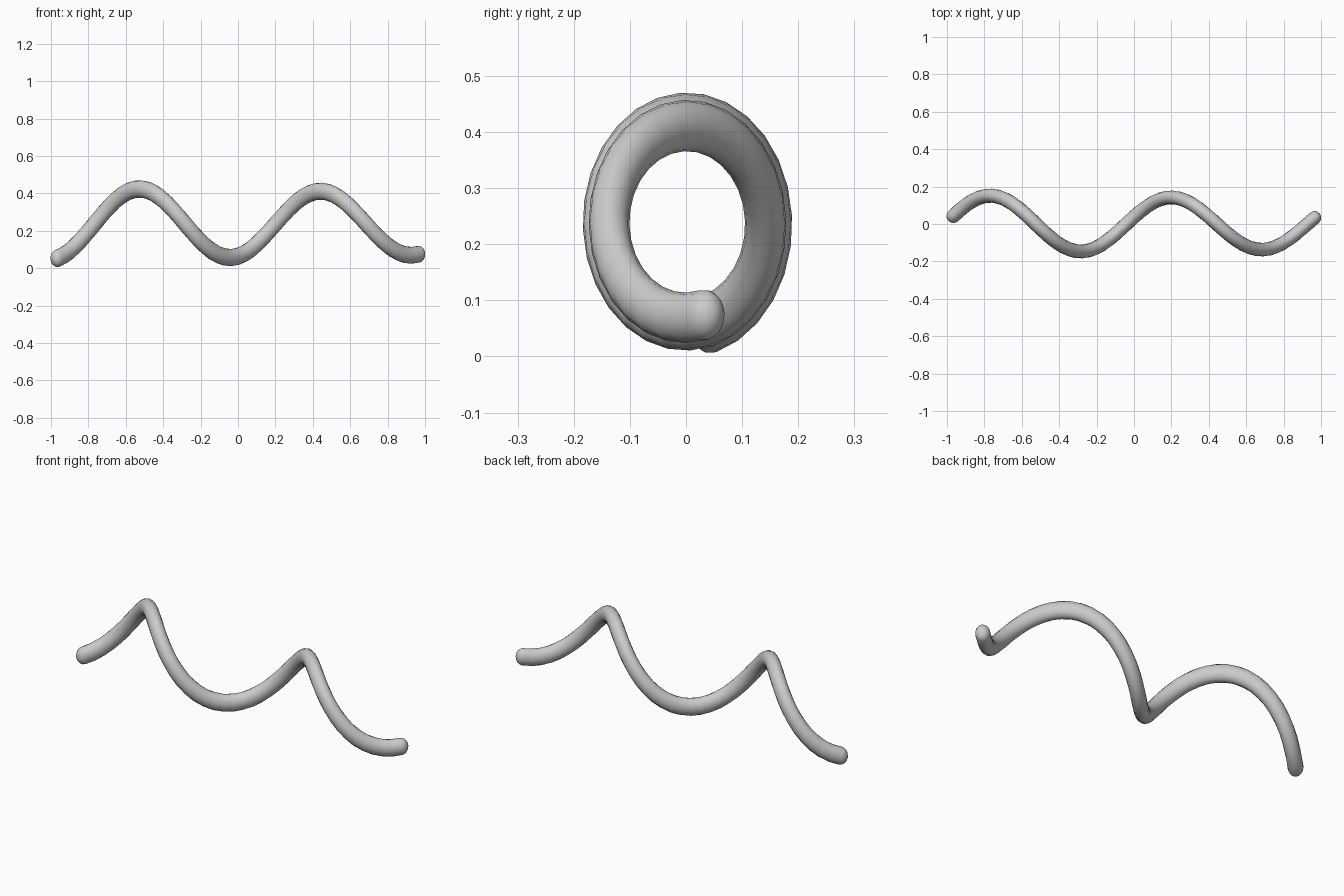
import bpy, bmesh, math
from mathutils import Vector

cube = bpy.data.objects.get("Cube")
if cube:
    bpy.data.objects.remove(cube, do_unlink=True)

SIDES = 16          # sides of the tube
STEPS = 56          # steps along the coil
CAP = 4             # rings in each rounded end
X0, PITCH = -1.009, 0.968
START, END = -0.965, 0.965
STRETCH = 1.25      # the coil is taller than it is deep


def path(x):
    """Centre line of the coil before the vertical stretch."""
    t = (x + 1) / 2
    amp = 0.154 - 0.02 * t
    a = 2 * math.pi * (x - X0) / PITCH
    return Vector((x, amp * math.sin(a), -amp * math.cos(a)))


def tangent(x):
    return (path(x + 0.001) - path(x - 0.001)).normalized()


def tube_radius(x):
    return 0.0378 - 0.0018 * (x + 1) / 2


# Stations: position, direction and radius, with domed ends
stations = []
for i in range(CAP):
    a = math.pi / 2 * (1 - (i + 0.35) / (CAP + 0.35))
    r = tube_radius(START)
    stations.append((path(START) - tangent(START) * r * math.sin(a), tangent(START), r * math.cos(a)))
for i in range(STEPS + 1):
    x = START + (END - START) * i / STEPS
    stations.append((path(x), tangent(x), tube_radius(x)))
for i in reversed(range(CAP)):
    a = math.pi / 2 * (1 - (i + 0.35) / (CAP + 0.35))
    r = tube_radius(END)
    stations.append((path(END) + tangent(END) * r * math.sin(a), tangent(END), r * math.cos(a)))

# Sweep the round section along the stations
bm = bmesh.new()
rings = []
for centre, direction, r in stations:
    u = direction.cross(Vector((1, 0, 0))).normalized()
    v = direction.cross(u)
    ring = []
    # roll the section with the coil so that its seam stays on the same side
    for k in range(SIDES):
        a = 2 * math.pi * k / SIDES
        p = centre + (u * math.cos(a) + v * math.sin(a)) * r
        ring.append(bm.verts.new((p.x, p.y, p.z * STRETCH + 0.237)))
    rings.append(ring)
for a, b in zip(rings, rings[1:]):
    for k in range(SIDES):
        n = (k + 1) % SIDES
        bm.faces.new((a[k], a[n], b[n], b[k]))
bm.faces.new(rings[0])
bm.faces.new(rings[-1])
bmesh.ops.recalc_face_normals(bm, faces=bm.faces)
for f in bm.faces:
    f.smooth = True

mesh = bpy.data.meshes.new("coil_tube")
bm.to_mesh(mesh)
bm.free()
coil = bpy.data.objects.new("coil_tube", mesh)
bpy.context.collection.objects.link(coil)

# Plain grey
grey = bpy.data.materials.new("light_grey")
grey.use_nodes = True
colour = (0.6, 0.6, 0.6, 1)
grey.diffuse_color = colour
grey.node_tree.nodes["Principled BSDF"].inputs["Base Color"].default_value = colour
mesh.materials.append(grey)
